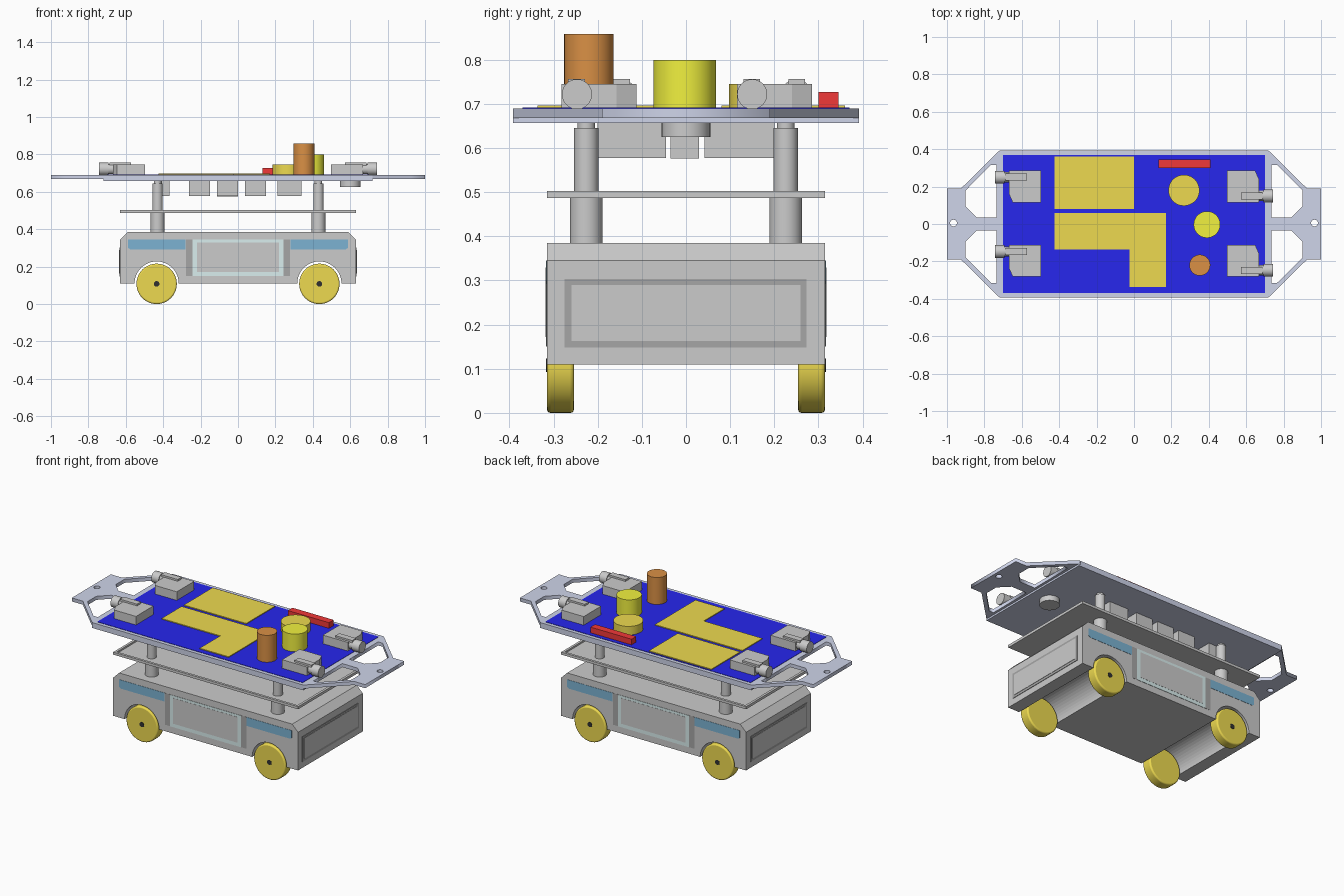
import bpy, bmesh
from math import sin, cos, pi, radians
from mathutils import Matrix

if "Cube" in bpy.data.objects:
    bpy.data.objects.remove(bpy.data.objects["Cube"])


def material(name, r, g, b):
    m = bpy.data.materials.new(name)
    m.diffuse_color = (r, g, b, 1)
    m.use_nodes = True
    m.node_tree.nodes["Principled BSDF"].inputs["Base Color"].default_value = m.diffuse_color
    return m


BLUE = material("deck_blue", 0.02, 0.02, 0.85)
FRAME = material("frame_lavender", 0.62, 0.66, 0.82)
GOLD = material("gold", 0.85, 0.70, 0.08)
LEMON = material("lemon", 0.88, 0.88, 0.05)
BROWN = material("brown", 0.70, 0.28, 0.06)
RED = material("red", 0.88, 0.04, 0.04)
STRIPE = material("stripe_blue", 0.20, 0.45, 0.65)
TEAL = material("pale_teal", 0.70, 0.86, 0.86)
DARK = material("dark_grey", 0.38, 0.38, 0.38)
BLACK = material("black", 0.03, 0.03, 0.03)


def finish(name, bm, mat):
    bmesh.ops.recalc_face_normals(bm, faces=bm.faces)
    me = bpy.data.meshes.new(name)
    bm.to_mesh(me)
    bm.free()
    ob = bpy.data.objects.new(name, me)
    bpy.context.collection.objects.link(ob)
    if mat:
        me.materials.append(mat)
    return ob


def prism(name, pts, lo, hi, axis='z', mat=None):
    """Extrude a 2D outline from lo to hi along an axis."""
    place = {'x': lambda a, b, h: (h, a, b),
             'y': lambda a, b, h: (a, h, b),
             'z': lambda a, b, h: (a, b, h)}[axis]
    bm = bmesh.new()
    low = [bm.verts.new(place(a, b, lo)) for a, b in pts]
    top = [bm.verts.new(place(a, b, hi)) for a, b in pts]
    bm.faces.new(low)
    bm.faces.new(top)
    for i in range(len(pts)):
        j = (i + 1) % len(pts)
        bm.faces.new((low[i], low[j], top[j], top[i]))
    return finish(name, bm, mat)


def box(name, x0, x1, y0, y1, z0, z1, mat=None):
    return prism(name, [(x0, y0), (x1, y0), (x1, y1), (x0, y1)], z0, z1, 'z', mat)


def circle(a, b, r, n=48):
    return [(a + r * cos(2 * pi * i / n), b + r * sin(2 * pi * i / n)) for i in range(n)]


def cyl(name, a, b, r, lo, hi, axis='z', mat=None, bevel=0):
    ob = prism(name, circle(a, b, r), lo, hi, axis, mat)
    if bevel:
        mod = ob.modifiers.new("bevel", 'BEVEL')
        mod.width, mod.segments = bevel, 3
        mod.limit_method, mod.angle_limit = 'ANGLE', radians(40)
    bpy.ops.object.select_all(action='DESELECT')
    ob.select_set(True)
    bpy.context.view_layer.objects.active = ob
    bpy.ops.object.shade_smooth_by_angle(angle=radians(35))
    return ob


def sheet(name, outlines, z0, z1, mat):
    """Flat plate with holes, from a filled 2D curve."""
    cu = bpy.data.curves.new(name, 'CURVE')
    cu.dimensions, cu.fill_mode = '2D', 'BOTH'
    cu.extrude = (z1 - z0) / 2
    for pts in outlines:
        sp = cu.splines.new('POLY')
        sp.points.add(len(pts) - 1)
        for p, (x, y) in zip(sp.points, pts):
            p.co = (x, y, 0, 1)
        sp.use_cyclic_u = True
    cu.materials.append(mat)
    ob = bpy.data.objects.new(name, cu)
    ob.location.z = (z0 + z1) / 2
    bpy.context.collection.objects.link(ob)
    bpy.ops.object.select_all(action='DESELECT')
    ob.select_set(True)
    bpy.context.view_layer.objects.active = ob
    bpy.ops.object.convert(target='MESH')


# Vehicle body with through-cut wheel arches and chamfered top ends
def arch(cx, r=0.118, n=24):
    return [(cx - r * cos(pi * i / n), 0.11 + r * sin(pi * i / n)) for i in range(n + 1)]


outline = [(-0.63, 0.11)] + arch(-0.435) + arch(0.435) + [
    (0.63, 0.11), (0.63, 0.345), (0.59, 0.385), (-0.59, 0.385), (-0.63, 0.345)]
prism("body", outline, -0.315, 0.315, 'y')

# Side panels, stripes and wheels, front and back
for s, side in ((-1, "front"), (1, "back")):
    def slab(name, x0, x1, z0, z1, out, mat=None):
        box(f"{side}_{name}", x0, x1, *sorted((s * 0.305, s * (0.315 + out))), z0, z1, mat)
    slab("panel_surround", -0.278, 0.278, 0.15, 0.345, 0.001, DARK)
    slab("panel_frame", -0.243, 0.243, 0.15, 0.345, 0.002, TEAL)
    slab("panel_plate", -0.22, 0.22, 0.172, 0.33, 0.003)
    for e, end in ((-1, "left"), (1, "right")):
        prism(f"{side}_{end}_stripe", [(e * 0.28, 0.345), (e * 0.588, 0.345), (e * 0.588, 0.30),
              (e * 0.575, 0.292), (e * 0.28, 0.292)], s * 0.305, s * 0.3165, 'y', STRIPE)
        cyl(f"{side}_{end}_wheel", e * 0.435, 0.108, 0.108, *sorted((s * 0.254, s * 0.315)),
            'y', GOLD, 0.008)
        cyl(f"{side}_{end}_hub", e * 0.435, 0.108, 0.015, *sorted((s * 0.30, s * 0.317)),
            'y', BLACK)
        # Telescopic lift posts
        for part, r, z0, z1 in (("sleeve", 0.037, 0.38, 0.49), ("rod", 0.0275, 0.49, 0.645),
                                ("tip", 0.02, 0.64, 0.66)):
            cyl(f"{side}_{end}_post_{part}", e * 0.43, s * 0.226, r, z0, z1)

# End panels
for e, end in ((-1, "left"), (1, "right")):
    box(f"{end}_end_frame", *sorted((e * 0.62, e * 0.633)), -0.275, 0.273, 0.148, 0.303, DARK)
    box(f"{end}_end_plate", *sorted((e * 0.62, e * 0.635)), -0.26, 0.26, 0.163, 0.29)

# Middle tray with a low rim
box("tray_floor", -0.63, 0.63, -0.315, 0.315, 0.487, 0.493)
for s, side in ((-1, "front"), (1, "back")):
    box(f"tray_rim_{side}", -0.63, 0.63, *sorted((s * 0.30, s * 0.315)), 0.49, 0.503)
for e, end in ((-1, "left"), (1, "right")):
    box(f"tray_rim_{end}", *sorted((e * 0.615, e * 0.63)), -0.315, 0.315, 0.49, 0.503)

# Top platform with pierced end brackets
box("platform", -0.72, 0.72, -0.392, 0.392, 0.657, 0.69, FRAME)
box("platform_deck", -0.70, 0.70, -0.37, 0.37, 0.685, 0.692, BLUE)
hole = [(0.735, 0.035), (0.84, 0.035), (0.90, 0.095), (0.90, 0.18), (0.765, 0.315), (0.735, 0.315)]
for e, end in ((-1, "left"), (1, "right")):
    edge = [(0.71, 0.392), (0.72, 0.392), (0.925, 0.19), (1, 0.19)]
    outer = [(e * x, y) for x, y in edge] + [(e * x, -y) for x, y in reversed(edge)]
    holes = [[(e * x, t * y) for x, y in hole] for t in (1, -1)]
    sheet(f"{end}_bracket", [outer] + holes + [circle(e * 0.965, 0.005, 0.018, 24)],
          0.668, 0.69, FRAME)

# Boxes and round socket hanging under the platform
for i, (x0, x1) in enumerate(((-0.42, -0.365), (-0.262, -0.15), (-0.112, 0), (0.037, 0.15), (0.21, 0.34))):
    for y0, y1, side in ((-0.20, -0.045, "front"), (0.042, 0.20, "back")):
        box(f"under_box_{side}_{i}", x0, x1, y0, y1, 0.578, 0.66)
box("under_box_centre", -0.112, 0, -0.035, 0.03, 0.576, 0.66)
cyl("under_socket", 0.60, 0, 0.055, 0.625, 0.66)

# Flat tiles and cargo on the deck
box("tile_panel", -0.425, 0, 0.08, 0.36, 0.69, 0.697, GOLD)
prism("tile_panel_angled", [(-0.425, 0.058), (-0.425, -0.137), (-0.025, -0.137), (-0.025, -0.337),
      (0.172, -0.337), (0.172, 0.058)], 0.69, 0.697, 'z', GOLD)
cyl("short_drum", 0.267, 0.18, 0.083, 0.69, 0.745, 'z', GOLD)
cyl("middle_drum", 0.39, -0.003, 0.071, 0.69, 0.80, 'z', LEMON)
cyl("tall_drum", 0.352, -0.22, 0.056, 0.69, 0.858, 'z', BROWN)
box("red_bar", 0.13, 0.41, 0.30, 0.345, 0.69, 0.727, RED)

# Corner camera units, the left pair turned half way round
for e, end in ((-1, "left"), (1, "right")):
    for y, side in ((-0.197, "front"), (0.2, "back")):
        n = f"{end}_{side}_camera"
        parts = [
            prism(n + "_base", [(-0.085, -0.085), (0.085, -0.085), (0.085, 0.04), (0.065, 0.085),
                                (-0.085, 0.085)], 0.69, 0.745),
            cyl(n + "_barrel", -0.05, 0.722, 0.028, 0.03, 0.13, 'x'),
            cyl(n + "_lens", -0.05, 0.722, 0.034, 0.11, 0.16, 'x'),
            box(n + "_cover", -0.01, 0.105, -0.07, -0.032, 0.72, 0.756)]
        turn = Matrix.Translation((e * 0.583, y, 0)) @ Matrix.Rotation(0 if e > 0 else pi, 4, 'Z')
        for ob in parts:
            ob.data.transform(turn)
